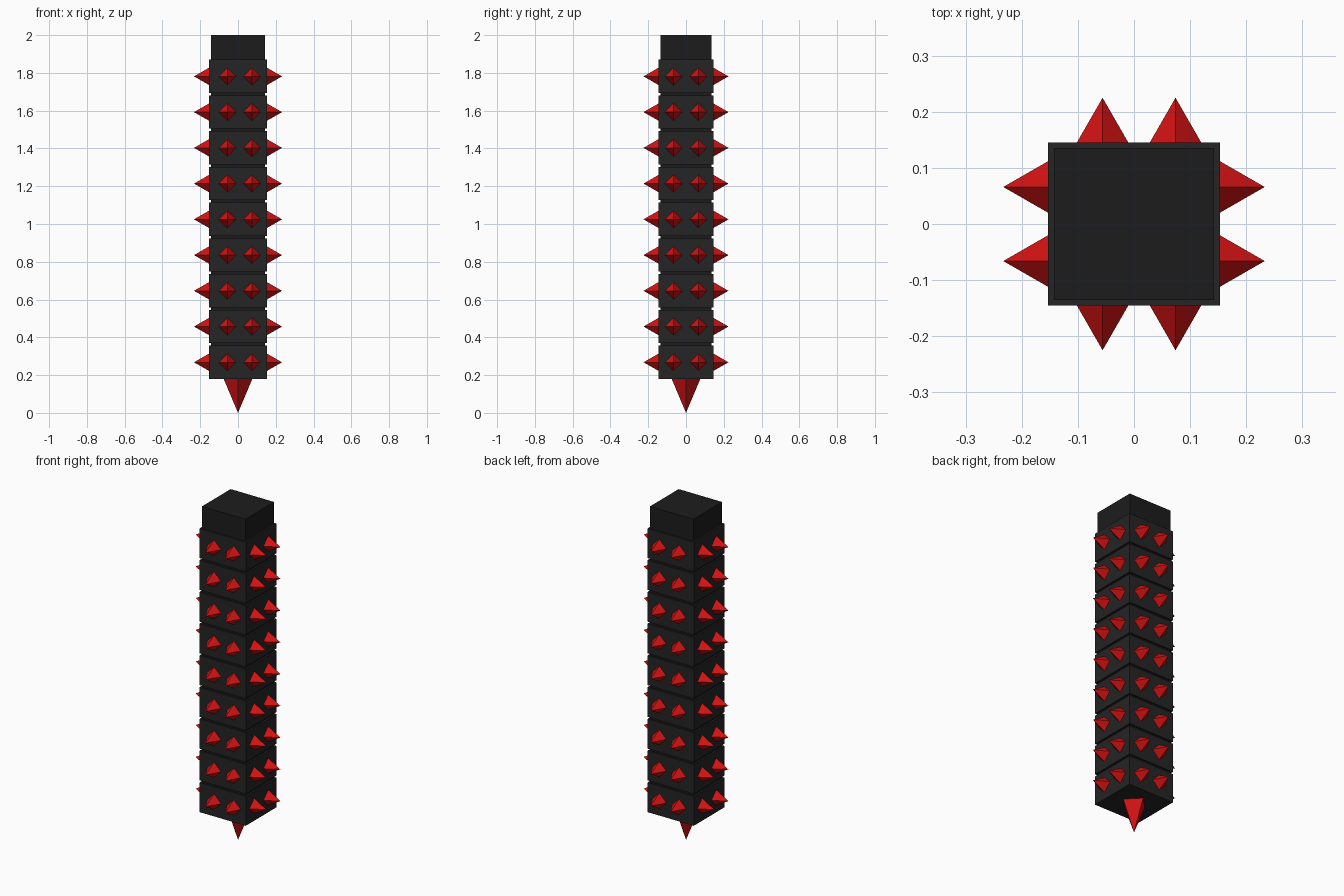
import bpy, bmesh
from mathutils import Vector

if "Cube" in bpy.data.objects:
    bpy.data.objects.remove(bpy.data.objects["Cube"])


def material(name, rgb):
    m = bpy.data.materials.new(name)
    m.diffuse_color = (*rgb, 1)
    m.use_nodes = True
    m.node_tree.nodes["Principled BSDF"].inputs["Base Color"].default_value = m.diffuse_color
    return m


BLACK = material("black_core", (0.012, 0.012, 0.012))
DARK = material("dark_block", (0.018, 0.018, 0.018))
RED = material("red_spike", (0.65, 0.006, 0.006))


def finish(name, bm, mat):
    bmesh.ops.recalc_face_normals(bm, faces=bm.faces)
    me = bpy.data.meshes.new(name)
    bm.to_mesh(me)
    bm.free()
    me.materials.append(mat)
    bpy.context.collection.objects.link(bpy.data.objects.new(name, me))


def box(name, hx, hy, z0, z1, mat):
    bm = bmesh.new()
    bmesh.ops.create_cube(bm, size=1)
    bmesh.ops.scale(bm, vec=(2 * hx, 2 * hy, z1 - z0), verts=bm.verts)
    bmesh.ops.translate(bm, vec=(0, 0, (z0 + z1) / 2), verts=bm.verts)
    finish(name, bm, mat)


def spike(bm, base, direction, radius, length):
    # four-sided pyramid with its base corners on the axes
    rot = Vector((0, 0, 1)).rotation_difference(Vector(direction)).to_matrix()
    ring = [(radius, 0, 0), (0, radius, 0), (-radius, 0, 0), (0, -radius, 0)]
    vs = [bm.verts.new(Vector(base) + rot @ Vector(p)) for p in ring]
    tip = bm.verts.new(Vector(base) + Vector(direction) * length)
    bm.faces.new(vs[::-1])
    for i in range(4):
        bm.faces.new((vs[i], vs[(i + 1) % 4], tip))


HX, HY, PITCH = 0.153, 0.145, 0.1892

# Inner core showing at the top and in the gaps
box("core", 0.143, 0.135, 0.185, 2.0, BLACK)

# Stacked blocks, each with two spikes per side
for i in range(9):
    z = 0.268 + i * PITCH
    box(f"block_{i + 1}", HX, HY, z - 0.088, z + 0.088, DARK)
    bm = bmesh.new()
    for s in (-1, 1):
        for x in (-0.056, 0.074):
            spike(bm, (x, s * HY, z), (0, s, 0), 0.046, 0.08)
        for y in (-0.066, 0.066):
            spike(bm, (s * HX, y, z), (s, 0, 0), 0.046, 0.08)
    finish(f"spikes_{i + 1}", bm, RED)

# Bottom point
bm = bmesh.new()
spike(bm, (0, 0, 0.18), (0, 0, -1), 0.076, 0.18)
finish("bottom_spike", bm, RED)
